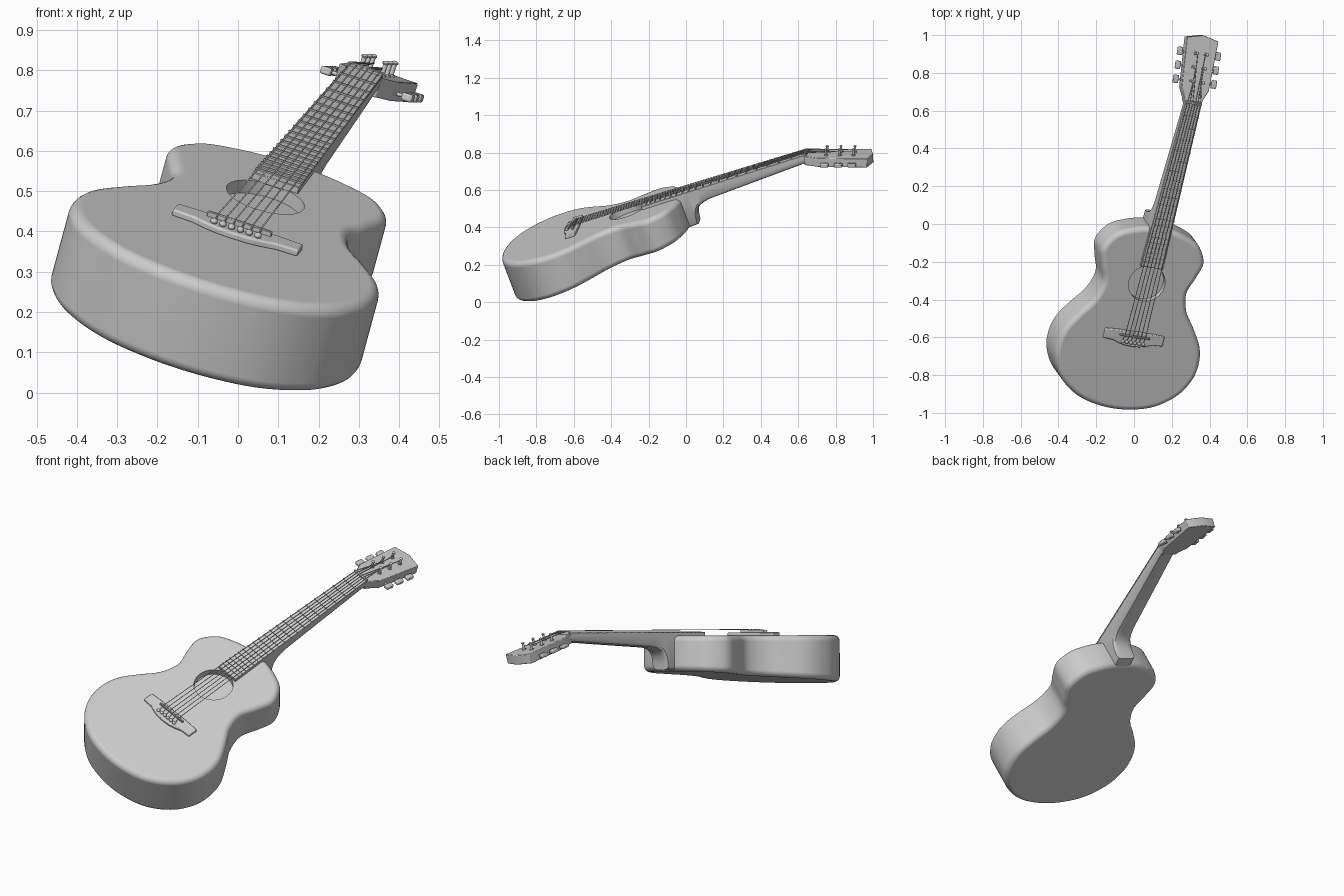
import bpy, bmesh, math
from mathutils import Vector, Matrix

if "Cube" in bpy.data.objects:
    bpy.data.objects.remove(bpy.data.objects["Cube"])

# Guitar frame: local x across, y along the neck, z out of the soundboard; origin = soundhole
u = Vector((0.235, 0.928, 0.289)).normalized()
v = Vector((1, -0.155, -0.33))
v = (v - u * v.dot(u)).normalized()
n = v.cross(u)
M = Matrix((v, u, n)).transposed().to_4x4()
M.translation = (0.068, -0.315, 0.485)
NUT, SADDLE = 1.032, -0.295
HEAD = Matrix.Translation((0, NUT, 0.012)) @ Matrix.Rotation(math.radians(-17.6), 4, 'X')


def finish(name, bm, frame=Matrix(), bevel=0, seg=2):
    bmesh.ops.recalc_face_normals(bm, faces=bm.faces)
    me = bpy.data.meshes.new(name)
    bm.to_mesh(me)
    bm.free()
    ob = bpy.data.objects.new(name, me)
    bpy.context.collection.objects.link(ob)
    ob.matrix_world = M @ frame
    if bevel:
        m = ob.modifiers.new("bevel", 'BEVEL')
        m.width, m.segments, m.limit_method = bevel, seg, 'ANGLE'
        m.angle_limit = math.radians(40)
    return ob


def loft(bm, rings):
    vs = [[bm.verts.new(p) for p in r] for r in rings]
    k = len(vs[0])
    for r, s in zip(vs, vs[1:]):
        for i in range(k):
            bm.faces.new((r[i], r[(i + 1) % k], s[(i + 1) % k], s[i]))
    bm.faces.new(vs[0])
    bm.faces.new(vs[-1])


def prism(bm, outline, z0, z1):
    loft(bm, [[(x, y, z0) for x, y in outline], [(x, y, z1) for x, y in outline]])


def box(bm, c, s):
    prism(bm, [(c[0] + i * s[0] / 2, c[1] + j * s[1] / 2)
               for i, j in ((-1, -1), (1, -1), (1, 1), (-1, 1))], c[2] - s[2] / 2, c[2] + s[2] / 2)


def rod(bm, c, r, h, axis='Z', seg=16, r2=None):
    rot = Matrix.Rotation(math.pi / 2, 4, 'Y') if axis == 'X' else Matrix()
    bmesh.ops.create_cone(bm, cap_ends=True, segments=seg, radius1=r, radius2=r if r2 is None else r2,
                          depth=h, matrix=Matrix.Translation(c) @ rot)


def ball(bm, c, r, flat=1.0):
    bmesh.ops.create_uvsphere(bm, u_segments=12, v_segments=8, radius=r,
                              matrix=Matrix.Translation(c) @ Matrix.Diagonal((1, 1, flat, 1)))


def mirror(half):
    return half + [(-x, y) for x, y in reversed(half) if x > 1e-6]


def spline(pts, steps=6):
    out = []
    for i in range(1, len(pts) - 2):
        a, b, c, d = (Vector(p) for p in pts[i - 1:i + 3])
        for s in range(steps):
            t = s / steps
            out.append(tuple(0.5 * (2 * b + (c - a) * t + (2 * a - 5 * b + 4 * c - d) * t * t
                                    + (3 * b - a - 3 * c + d) * t ** 3)))
    return out + [tuple(pts[-2])]


def neck_w(a):
    return 0.046 + (NUT - a) * 0.017


# Body: mirrored outline, deeper at the tail, rounded rim, recessed soundhole
half = [(0, .31), (.07, .308), (.15, .288), (.235, .245), (.287, .155), (.265, .06), (.236, -.03),
        (.262, -.13), (.325, -.22), (.38, -.31), (.4, -.4), (.386, -.5), (.32, -.605), (.19, -.69), (0, -.722)]
half = [(-.07, .308)] + half + [(-.19, -.69)]
outline = mirror(spline(half))
bm = bmesh.new()
loft(bm, [[(x, y, -0.2 + 0.064 * y) for x, y in outline], [(x, y, 0) for x, y in outline]])
body = finish("body", bm, bevel=0.03, seg=5)
body.modifiers["bevel"].use_clamp_overlap = False
bm = bmesh.new()
rod(bm, (0, 0, 0.0), 0.1, 0.07, seg=64)
cutter = finish("soundhole_cutter", bm)
cutter.hide_render = True
cut = body.modifiers.new("soundhole", 'BOOLEAN')
cut.operation, cut.object, cut.solver = 'DIFFERENCE', cutter, 'EXACT'
bpy.context.view_layer.objects.active = body
for m in ("bevel", "soundhole"):
    bpy.ops.object.modifier_apply(modifier=m)
bpy.data.objects.remove(cutter)

# Neck with swept heel
bm = bmesh.new()
rings = []
for a, d in ((.28, .178), (.352, .174), (.358, .135), (.37, .105), (.39, .082), (.42, .068), (.46, .06),
             (NUT - .03, .032), (NUT + .012, .04)):
    w, c = neck_w(a), 0.02
    rings.append([(x, a, z) for x, z in ((-w, 0), (-w, c - d), (-.85 * w, .3 * c - d), (-.5 * w, -d),
                                         (.5 * w, -d), (.85 * w, .3 * c - d), (w, c - d), (w, 0))])
loft(bm, rings)
finish("neck", bm)

# Fretboard
bm = bmesh.new()
prism(bm, mirror([(neck_w(.095), .095), (neck_w(NUT), NUT)]), -0.003, 0.018)
finish("fretboard", bm, bevel=0.002, seg=1)

# Frets at equal-tempered spacing
bm = bmesh.new()
for i in range(1, 21):
    a = NUT - (NUT - SADDLE) * (1 - 2 ** (-i / 12))
    box(bm, (0, a, 0.019), (2 * neck_w(a), 0.005, 0.006))
finish("frets", bm)

# Nut
bm = bmesh.new()
box(bm, (0, NUT + .004, 0.012), (0.092, 0.012, 0.028))
finish("nut", bm, bevel=0.002, seg=1)

# Headstock, tilted back, pointed tip
bm = bmesh.new()
prism(bm, mirror([(.046, 0), (.052, .025), (.076, .075), (.088, .343), (0, .365)]), -0.05, 0)
finish("headstock", bm, HEAD, bevel=0.003)

# Tuners: post, collar and cap on the face, shaft and key at the side
posts = []
bm, keys = bmesh.new(), bmesh.new()
for side in (-1, 1):
    for s in (.115, .19, .265):
        x = side * .028
        rod(bm, (x, s, .002), .011, .006)
        rod(bm, (x, s, .016), .006, .034)
        ball(bm, (x, s, .034), .009, .6)
        rod(keys, (side * .08, s, -.03), .005, .04, 'X', 12)
        box(keys, (side * .107, s, -.03), (.028, .044, .02))
        posts.append(HEAD @ Vector((x - side * .006, s, .018)))
finish("tuner_posts", bm, HEAD)
finish("tuner_keys", keys, HEAD, bevel=0.005)

# Bridge with belly
bm = bmesh.new()
prism(bm, mirror([(.166, -.276), (.166, -.33), (.11, -.333), (.075, -.346), (.04, -.354), (0, -.356)][::-1]
                 + [(.1, -.272)]), -0.003, 0.016)
finish("bridge", bm, bevel=0.005)

# Saddle
bm = bmesh.new()
box(bm, (0, SADDLE, 0.017), (0.17, 0.009, 0.024))
finish("saddle", bm, bevel=0.002, seg=1)

# Bridge pins and strings
bm = bmesh.new()
cu = bpy.data.curves.new("strings", 'CURVE')
cu.dimensions, cu.bevel_depth, cu.bevel_resolution = '3D', 0.002, 1
for i in range(6):
    k = (i - 2.5) / 2.5
    ball(bm, (.058 * k, -.332, .021), .0095, .8)
    rod(bm, (.058 * k, -.332, .014), .006, .02)
    post = posts[(0, 1, 2, 5, 4, 3)[i]]
    path = [(.058 * k, -.326, .015), (.057 * k, SADDLE, .031), (.037 * k, NUT + .004, .027), tuple(post)]
    sp = cu.splines.new('POLY')
    sp.points.add(3)
    for p, co in zip(sp.points, path):
        p.co = (*co, 1)
finish("bridge_pins", bm)
strings = bpy.data.objects.new("strings", cu)
bpy.context.collection.objects.link(strings)
strings.matrix_world = M

# Smooth shading with crisp edges
for ob in [o for o in bpy.data.objects if o.type == 'MESH']:
    bpy.ops.object.select_all(action='DESELECT')
    ob.select_set(True)
    bpy.context.view_layer.objects.active = ob
    bpy.ops.object.shade_smooth_by_angle(angle=math.radians(32))
    if ob.name in ("body", "bridge"):
        ob.modifiers.new("weighted_normals", 'WEIGHTED_NORMAL').keep_sharp = True
